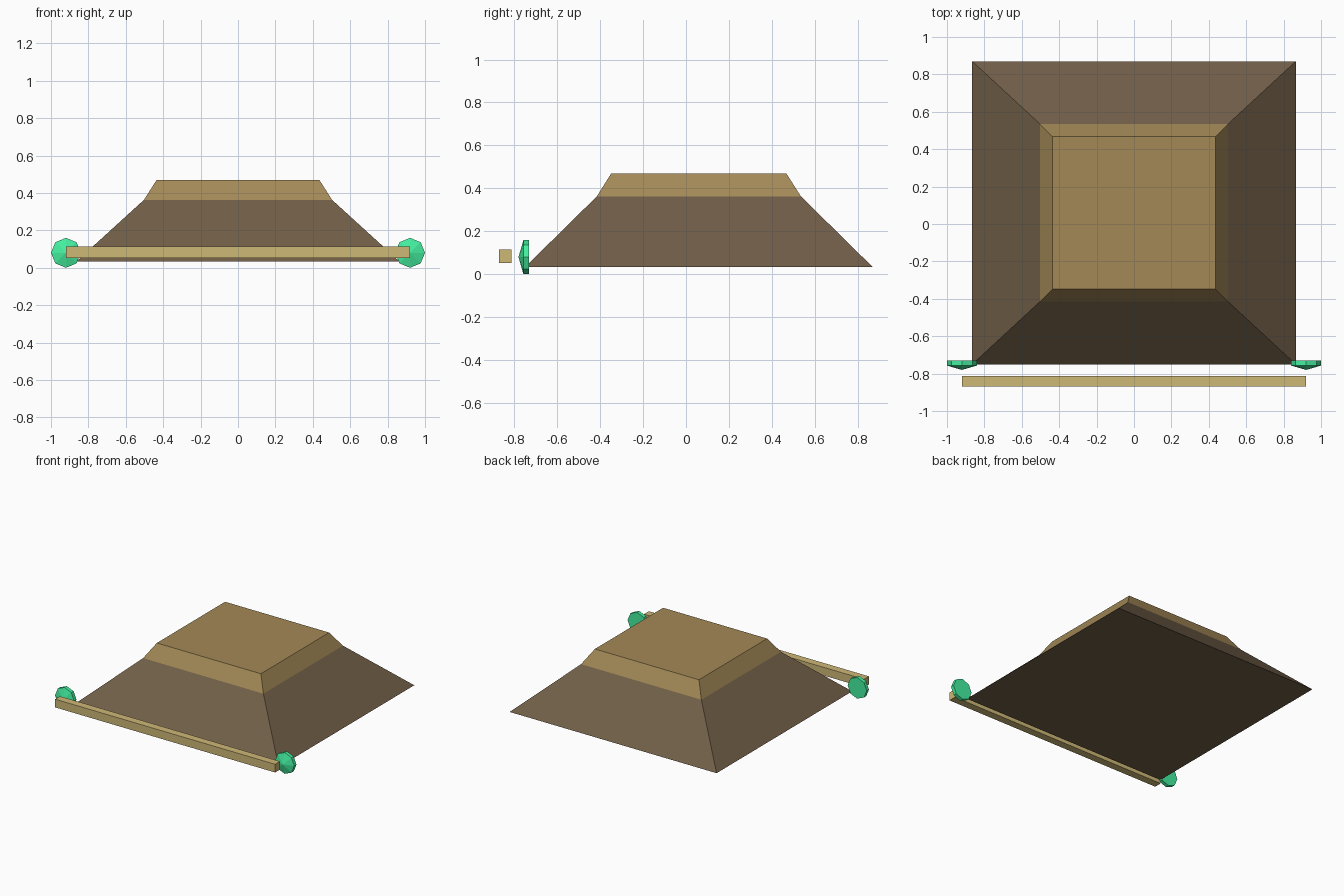
import bpy, math

if "Cube" in bpy.data.objects:
    bpy.data.objects.remove(bpy.data.objects["Cube"])


def material(name, color):
    m = bpy.data.materials.new(name)
    m.diffuse_color = (*color, 1)
    m.use_nodes = True
    m.node_tree.nodes["Principled BSDF"].inputs["Base Color"].default_value = m.diffuse_color
    return m


BROWN = material("dark_brown", (0.165, 0.114, 0.065))
TAN = material("tan", (0.366, 0.25, 0.095))
PALE = material("pale_wood", (0.62, 0.48, 0.18))
GREEN = material("green", (0.06, 0.87, 0.35))


def loft(name, rings, mats, ring_mats, apex=None):
    """Join equal-sized rings with quads; close both ends, or end in a point."""
    n = len(rings[0])
    verts = [v for r in rings for v in r]
    faces, idx = [], []
    for k in range(len(rings) - 1):
        for i in range(n):
            j = (i + 1) % n
            faces.append((k*n + i, k*n + j, (k+1)*n + j, (k+1)*n + i))
            idx.append(ring_mats[k])
    faces.append(tuple(reversed(range(n))))
    idx.append(ring_mats[0])
    last = (len(rings) - 1) * n
    if apex:
        verts.append(apex)
        for i in range(n):
            faces.append((last + i, last + (i + 1) % n, len(verts) - 1))
            idx.append(ring_mats[-1])
    else:
        faces.append(tuple(range(last, last + n)))
        idx.append(ring_mats[-1])
    me = bpy.data.meshes.new(name)
    me.from_pydata(verts, [], faces)
    for m in mats:
        me.materials.append(m)
    for p, i in zip(me.polygons, idx):
        p.material_index = i
    ob = bpy.data.objects.new(name, me)
    bpy.context.collection.objects.link(ob)
    return ob


def rect(x, y0, y1, z):
    return [(-x, y0, z), (x, y0, z), (x, y1, z), (-x, y1, z)]


# Sloped body with the lighter cap
loft("sloped_body", [rect(0.865, -0.75, 0.87, 0.033),
                     rect(0.503, -0.415, 0.535, 0.363),
                     rect(0.435, -0.348, 0.467, 0.47)],
     [BROWN, TAN], [0, 1])

# Front rail
loft("front_rail", [rect(0.92, -0.87, -0.812, 0.053),
                    rect(0.92, -0.87, -0.812, 0.115)], [PALE], [0])


# Eight-sided pointed studs at each end of the rail
def octagon(cx, y, r=0.08):
    return [(cx + r*math.cos(a*math.pi/4), y, 0.08 + r*math.sin(a*math.pi/4))
            for a in range(8)]


for side, cx in (("left", -0.92), ("right", 0.92)):
    loft(side + "_stud", [octagon(cx, -0.73), octagon(cx, -0.757)],
         [GREEN], [0], (cx, -0.78, 0.08))
